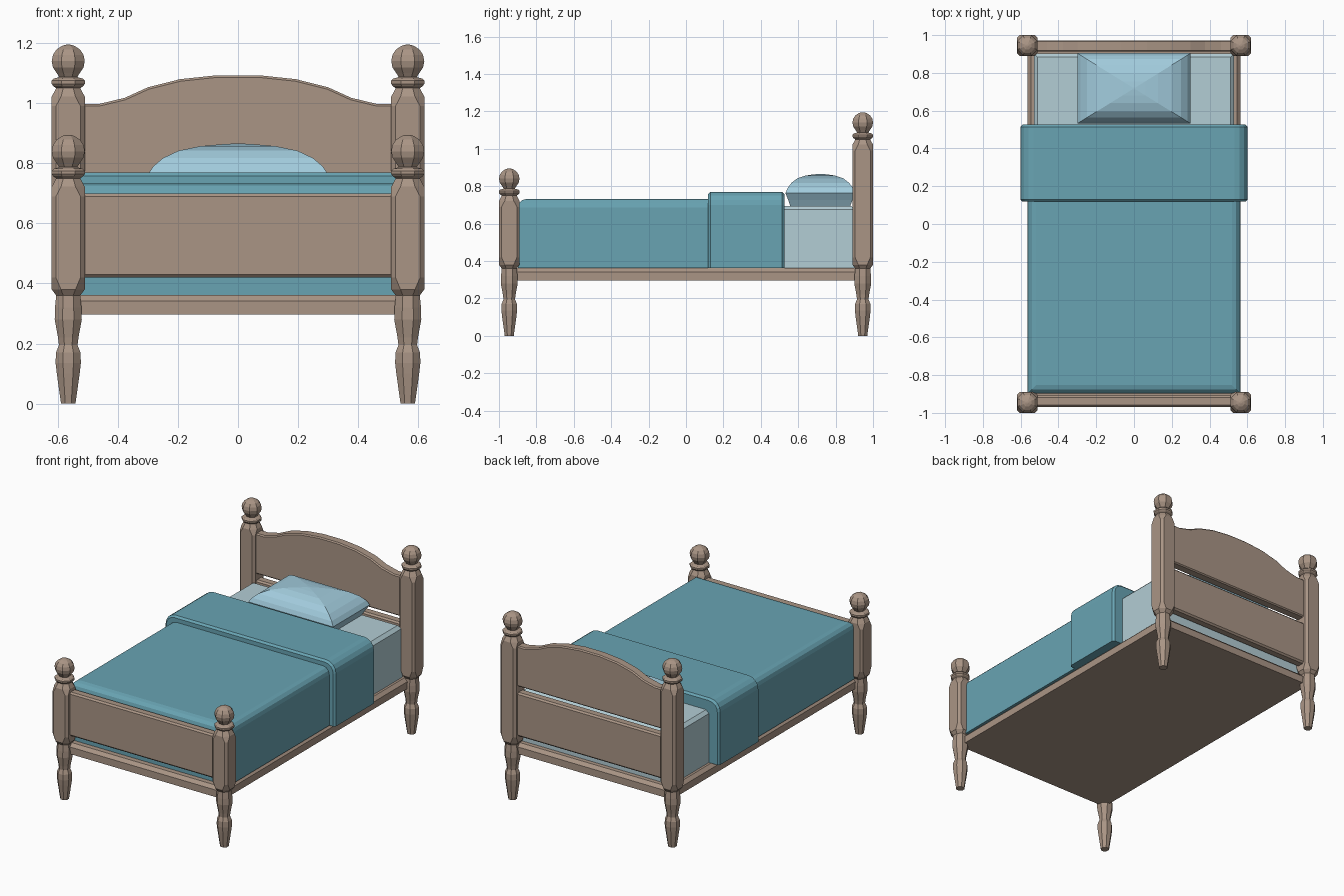
import bpy, bmesh, math

if "Cube" in bpy.data.objects:
    bpy.data.objects.remove(bpy.data.objects["Cube"])


def material(name, rgb):
    m = bpy.data.materials.new(name)
    m.diffuse_color = (*rgb, 1)
    m.use_nodes = True
    m.node_tree.nodes["Principled BSDF"].inputs["Base Color"].default_value = m.diffuse_color
    return m


WOOD = material("wood", (0.40, 0.30, 0.235))
BLUE = material("blanket_blue", (0.14, 0.37, 0.45))
SHEET = material("sheet", (0.45, 0.61, 0.66))
PILLOW = material("pillow_blue", (0.36, 0.60, 0.72))


def finish(bm, name, mat):
    bmesh.ops.recalc_face_normals(bm, faces=bm.faces)
    me = bpy.data.meshes.new(name)
    bm.to_mesh(me)
    bm.free()
    me.materials.append(mat)
    ob = bpy.data.objects.new(name, me)
    bpy.context.collection.objects.link(ob)
    return ob


def bevel(bm, test, width, segments=1):
    edges = [e for e in bm.edges if test(*(v.co for v in e.verts))]
    bmesh.ops.bevel(bm, geom=edges, offset=width, segments=segments,
                    profile=0.5, affect='EDGES', clamp_overlap=True)


def box(x, y0, y1, z0, z1):
    """Box symmetric about x = 0."""
    bm = bmesh.new()
    bmesh.ops.create_cube(bm, size=1)
    for v in bm.verts:
        v.co.x *= 2 * x
        v.co.y = y0 if v.co.y < 0 else y1
        v.co.z = z0 if v.co.z < 0 else z1
    return bm


def loft(name, rings, mat):
    bm = bmesh.new()
    loops = [[bm.verts.new(p) for p in r] for r in rings]
    n = len(loops[0])
    for a, b in zip(loops, loops[1:]):
        for i in range(n):
            j = (i + 1) % n
            bm.faces.new((a[i], a[j], b[j], b[i]))
    bm.faces.new(loops[0])
    bm.faces.new(loops[-1])
    return finish(bm, name, mat)


# Turned posts: eight-sided, with a chamfered square block in the middle
def octagon(cx, cy, z, h, flat=None):
    f = h * 0.414 if flat is None else flat
    pts = [(h, -f), (h, f), (f, h), (-f, h), (-h, f), (-h, -f), (-f, -h), (f, -h)]
    return [(cx + x, cy + y, z) for x, y in pts]


def post(name, cx, cy, lift):
    prof = [(0, .024), (.10, .038), (.135, .042), (.17, .041), (.195, .031),
            (.22, .034), (.28, .045), (.32, .044), (.36, .040)]
    rings = [octagon(cx, cy, z, h) for z, h in prof]
    rings += [octagon(cx, cy, z, h, f) for z, h, f in
              [(.38, .055, .024), (.42, .055, .041),
               (.69 + lift, .055, .041), (.722 + lift, .055, .024)]]
    top = [(.75, .040), (.757, .050), (.764, .055), (.775, .055),
           (.782, .048), (.787, .030)]
    top += [(.84 - .055 * math.cos(a), .055 * math.sin(a))
            for a in [math.pi * k / 8 for k in range(2, 8)]]
    top.append((.895, .006))
    rings += [octagon(cx, cy, z + lift, h) for z, h in top]
    loft(name, rings, WOOD)


for side, sx in (("left", -1), ("right", 1)):
    post("front_post_" + side, sx * .565, -.945, 0)
    post("back_post_" + side, sx * .565, .945, .30)

# Bed base with chamfered upper rim
bm = box(.565, -.95, .95, .297, .362)
bevel(bm, lambda a, b: a.z > .36 and b.z > .36, .02)
finish(bm, "bed_base", WOOD)

# Footboard and lower headboard panel
for name, y0, y1 in (("footboard", -.968, -.908), ("headboard_lower", .912, .972)):
    bm = box(.53, y0, y1, .42, .70)
    bevel(bm, lambda a, b: abs(a.x - b.x) > 1, .010)
    finish(bm, name, WOOD)

# Arched headboard panel
half = [(.53, .998), (.46, .998), (.377, 1.018), (.30, 1.053), (.193, 1.08), (.07, 1.093)]
outline = [(-.53, .74), (.53, .74)] + half + [(-x, z) for x, z in reversed(half)]
bm = bmesh.new()
face = bm.faces.new([bm.verts.new((x, .912, z)) for x, z in outline])
ext = bmesh.ops.extrude_face_region(bm, geom=[face])
for v in ext["geom"]:
    if isinstance(v, bmesh.types.BMVert):
        v.co.y = .972
bevel(bm, lambda a, b: abs(a.y - b.y) < .001 and abs(a.x - b.x) > .001, .007)
finish(bm, "headboard_upper", WOOD)

# Mattress
bm = box(.53, -.88, .903, .36, .695)
bevel(bm, lambda a, b: a.z > .69 and b.z > .69, .02)
finish(bm, "mattress", SHEET)

# Blanket with rounded top edges
bm = box(.563, -.898, .50, .362, .732)
bevel(bm, lambda a, b: a.z > .7 and b.z > .7 and min(a.y, b.y) < 0, .045, 3)
finish(bm, "blanket", BLUE)

# Folded-back part of the blanket
bm = box(.602, .118, .526, .362, .77)
bevel(bm, lambda a, b: a.z > .7 and b.z > .7 and abs(a.y - b.y) > .2, .07, 4)
bevel(bm, lambda a, b: abs(a.y - b.y) < .001 and max(a.z, b.z) > .37, .012)
finish(bm, "blanket_fold", BLUE)

# Pillow: stacked rectangles shrinking towards the domed top
layers = [(.86, .693), (.92, .725), (1.0, .763), (.94, .79), (.83, .818),
          (.66, .842), (.42, .857), (.20, .863), (.03, .866)]
loft("pillow", [[(sx * .30 * s, .718 + sy * .186 * s, z)
                 for sx, sy in ((-1, -1), (1, -1), (1, 1), (-1, 1))]
                for s, z in layers], PILLOW)
